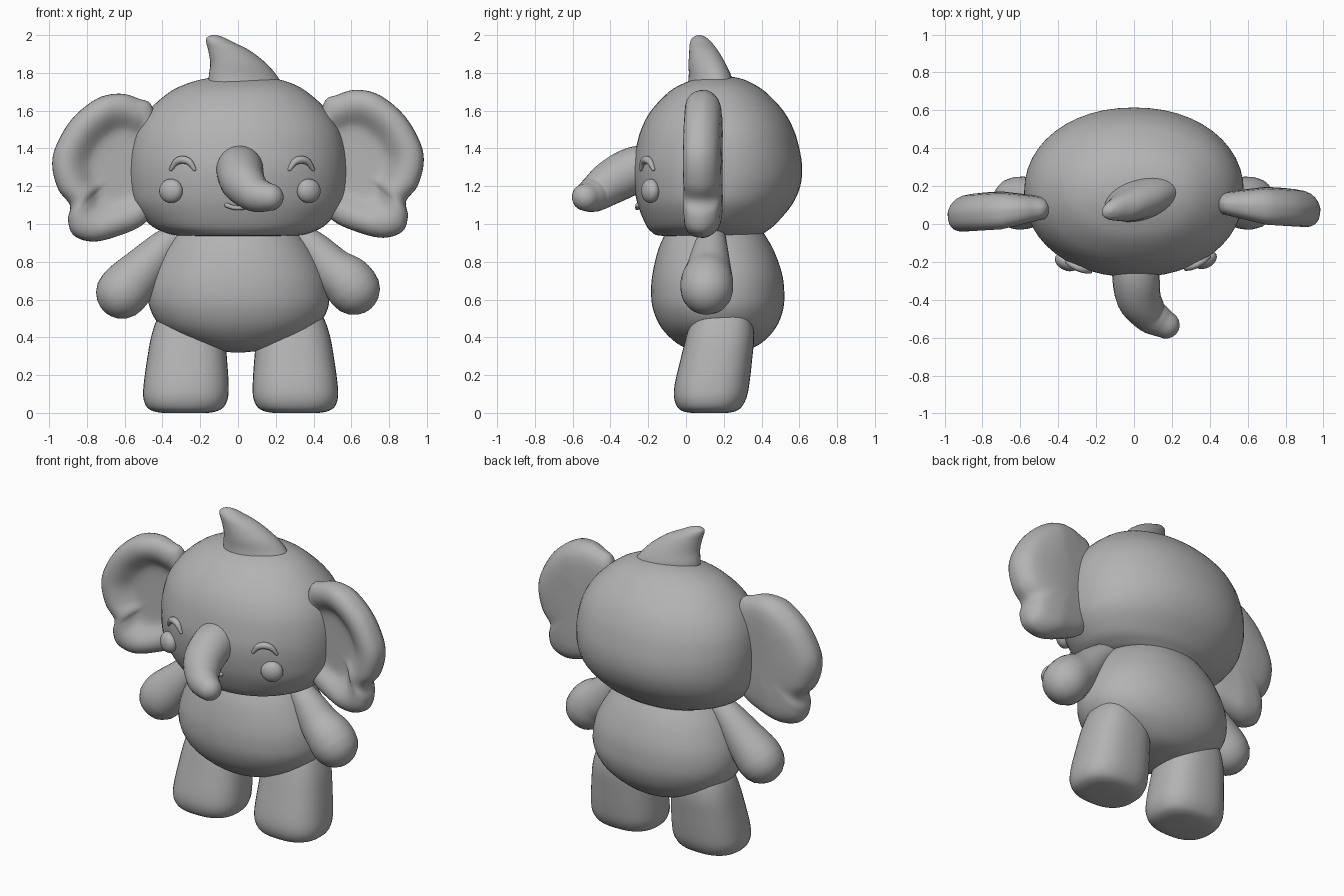
import bpy, bmesh, math
from mathutils import Vector

if "Cube" in bpy.data.objects:
    bpy.data.objects.remove(bpy.data.objects["Cube"])

grey = bpy.data.materials.new("plain grey")
grey.diffuse_color = (0.45, 0.45, 0.45, 1)
grey.use_nodes = True
grey.node_tree.nodes["Principled BSDF"].inputs["Base Color"].default_value = grey.diffuse_color


def smooth_points(rows, steps=4, closed=False):
    """Catmull-Rom through rows of numbers."""
    n, out = len(rows), []
    for i in range(n if closed else n - 1):
        if closed:
            p = [rows[(i + k) % n] for k in (-1, 0, 1, 2)]
        else:
            p = [rows[min(max(i + k, 0), n - 1)] for k in (-1, 0, 1, 2)]
        for s in range(steps):
            t = s / steps
            out.append([0.5 * (2 * b + (c - a) * t + (2 * a - 5 * b + 4 * c - d) * t * t
                               + (3 * b - a - 3 * c + d) * t ** 3) for a, b, c, d in zip(*p)])
    if not closed:
        out.append(list(rows[-1]))
    return out


def skin(name, rings):
    """Join rings of equal length into a closed smooth surface."""
    bm = bmesh.new()
    loops = [[bm.verts.new(p) for p in ring] for ring in rings]
    n = len(loops[0])
    for a, b in zip(loops, loops[1:]):
        for i in range(n):
            j = (i + 1) % n
            bm.faces.new((a[i], a[j], b[j], b[i]))
    for loop in (loops[0], loops[-1]):
        mid = bm.verts.new(sum((v.co for v in loop), Vector()) / n)
        for i in range(n):
            bm.faces.new((loop[i], loop[(i + 1) % n], mid))
    bmesh.ops.recalc_face_normals(bm, faces=bm.faces)
    mesh = bpy.data.meshes.new(name)
    bm.to_mesh(mesh)
    bm.free()
    mesh.materials.append(grey)
    mesh.polygons.foreach_set("use_smooth", [True] * len(mesh.polygons))
    obj = bpy.data.objects.new(name, mesh)
    bpy.context.collection.objects.link(obj)
    return obj


def spow(v, e):
    return math.copysign(abs(v) ** e, v)


def loft(name, rows, power=2.1, shear=0.0, seg=48):
    """Stack of superellipses; each row is z, x min, x max, y min, y max."""
    rings = []
    for z, x0, x1, y0, y1 in smooth_points(rows):
        ring = []
        for i in range(seg):
            a = 2 * math.pi * i / seg
            dx = (x1 - x0) / 2 * spow(math.cos(a), 2 / power)
            dy = (y1 - y0) / 2 * spow(math.sin(a), 2 / power)
            ring.append(((x0 + x1) / 2 + dx, (y0 + y1) / 2 + dy + shear * dx, z))
        rings.append(ring)
    return skin(name, rings)


def tube(name, rows, seg=24):
    """Round-ended tube; each row is x, y, z, radius."""
    rows = smooth_points(rows)
    pts = [Vector(r[:3]) for r in rows]
    rad = [r[3] for r in rows]
    tang = [(pts[min(i + 1, len(pts) - 1)] - pts[max(i - 1, 0)]).normalized() for i in range(len(pts))]
    caps = [math.radians(a) for a in (20, 40, 60, 75, 86)]
    path = [(pts[0] - tang[0] * rad[0] * math.sin(a), rad[0] * math.cos(a), tang[0]) for a in reversed(caps)]
    path += list(zip(pts, rad, tang))
    path += [(pts[-1] + tang[-1] * rad[-1] * math.sin(a), rad[-1] * math.cos(a), tang[-1]) for a in caps]
    side = path[0][2].orthogonal()
    rings = []
    for p, r, t in path:
        side = (side - t * side.dot(t)).normalized()
        up = t.cross(side)
        rings.append([p + (side * math.cos(a) + up * math.sin(a)) * r
                      for a in (2 * math.pi * i / seg for i in range(seg))])
    return skin(name, rings)


# Head: wide, flattened underneath
loft("head", [
    (0.935, -0.22, 0.22, -0.05, 0.32), (0.94, -0.33, 0.33, -0.15, 0.39),
    (0.96, -0.40, 0.40, -0.185, 0.425), (1.0, -0.47, 0.47, -0.215, 0.475),
    (1.1, -0.55, 0.55, -0.255, 0.56), (1.2, -0.575, 0.575, -0.275, 0.605),
    (1.3, -0.58, 0.58, -0.28, 0.615), (1.4, -0.57, 0.57, -0.265, 0.60),
    (1.5, -0.54, 0.54, -0.238, 0.57), (1.6, -0.475, 0.475, -0.185, 0.515),
    (1.7, -0.36, 0.365, -0.09, 0.42), (1.75, -0.25, 0.27, 0.0, 0.34),
    (1.775, -0.14, 0.16, 0.08, 0.27), (1.785, -0.02, 0.04, 0.15, 0.19)])

# Body: egg-shaped belly
loft("body", [
    (0.32, -0.03, 0.03, 0.14, 0.2), (0.335, -0.14, 0.15, 0.03, 0.32),
    (0.37, -0.26, 0.27, -0.05, 0.40), (0.45, -0.40, 0.41, -0.13, 0.475),
    (0.55, -0.465, 0.475, -0.175, 0.515), (0.65, -0.475, 0.48, -0.185, 0.52),
    (0.75, -0.45, 0.455, -0.175, 0.505), (0.87, -0.39, 0.39, -0.145, 0.46),
    (0.97, -0.31, 0.31, -0.10, 0.40)])

# Swept-back tuft on the crown
loft("tuft", [
    (1.70, -0.155, 0.26, 0.01, 0.25), (1.78, -0.155, 0.21, 0.02, 0.235),
    (1.85, -0.147, 0.15, 0.018, 0.205), (1.92, -0.158, 0.06, 0.02, 0.165),
    (1.96, -0.168, -0.02, 0.023, 0.135), (1.985, -0.167, -0.07, 0.035, 0.11),
    (2.0, -0.14, -0.11, 0.06, 0.08)], power=2, shear=0.2, seg=32)

# Trunk curling to one side
tube("trunk", [
    (0.01, -0.14, 1.30, 0.12), (0.01, -0.27, 1.285, 0.125), (0.025, -0.39, 1.225, 0.118),
    (0.08, -0.475, 1.165, 0.098), (0.13, -0.51, 1.147, 0.085), (0.168, -0.532, 1.142, 0.073)])


def face_y(x):
    """Depth of the face at a sideways position."""
    return 0.1675 - 0.4475 * (1 - abs(x / 0.58) ** 2.1) ** (1 / 2.1)


# Ear outline (distance from middle, height)
ear_outline = smooth_points([
    (0.45, 1.62), (0.53, 1.675), (0.63, 1.70), (0.75, 1.672), (0.88, 1.565), (0.965, 1.42),
    (0.983, 1.31), (0.95, 1.19), (0.89, 1.11), (0.90, 1.03), (0.87, 0.95), (0.77, 0.917),
    (0.64, 0.945), (0.50, 1.01), (0.44, 1.12), (0.43, 1.35)], 5, closed=True)
# Ear section (outline scale, depth): flat back, fat rim, dished front
ear_section = smooth_points([
    (0.05, 0.155), (0.5, 0.155), (0.8, 0.145), (0.93, 0.115), (0.99, 0.075), (1.0, 0.045),
    (0.98, 0.0), (0.92, -0.03), (0.82, -0.045), (0.70, -0.035), (0.58, 0.0), (0.48, 0.025),
    (0.3, 0.03), (0.05, 0.03)], 2)

for side, label in ((-1, "left"), (1, "right")):
    lift = 0.01 * side
    # Ear
    cx, cz = 0.58, 1.32
    rings = []
    for s, d in ear_section:
        ring = []
        for x, z in ear_outline:
            px = cx + (x - cx) * s
            thin = min(1, 0.55 + (px - 0.45) * 1.8)
            y = 0.09 + (d - 0.055) * thin - 0.06 * (px - 0.6) + 0.012 * side
            ring.append((side * px, y, cz + (z - cz) * s + lift))
        rings.append(ring)
    skin(label + "_ear", rings)

    # Arm, thicker towards the hand
    tube(label + "_arm", [
        (side * 0.32, 0.14, 0.94, 0.07), (side * 0.40, 0.13, 0.87, 0.092),
        (side * 0.50, 0.12, 0.76, 0.12), (side * 0.575, 0.112, 0.69 + lift, 0.138),
        (side * 0.612, 0.11, 0.648 + lift, 0.14)])

    # Leg, rounded at the foot
    m = -0.28 if side < 0 else 0.308
    lean = -0.012 * side
    rows = [(0.0, 0.12, 0.03, 0.22), (0.008, 0.165, -0.015, 0.26), (0.03, 0.203, -0.045, 0.293),
            (0.08, 0.224, -0.063, 0.32), (0.15, 0.225, -0.06, 0.335), (0.28, 0.212, -0.03, 0.35),
            (0.40, 0.195, 0.0, 0.36), (0.50, 0.165, 0.03, 0.345), (0.58, 0.11, 0.07, 0.29)]
    loft(label + "_leg", [(z, m - r + lean * z * 3, m + r + lean * z * 3, a, b)
                          for z, r, a, b in rows], power=2.5, seg=36)

    # Cheek
    x = -0.355 if side < 0 else 0.375
    bpy.ops.mesh.primitive_uv_sphere_add(segments=24, ring_count=14, radius=1,
                                         location=(x, face_y(x) - 0.005, 1.175))
    cheek = bpy.context.object
    cheek.name = label + "_cheek"
    cheek.scale = (0.066, 0.045, 0.064)
    cheek.rotation_euler.z = side * 0.45
    cheek.data.materials.append(grey)
    bpy.ops.object.shade_smooth()

    # Smiling closed eye
    x = -0.293 if side < 0 else 0.335
    tube(label + "_eye", [(x + dx, face_y(x + dx) - 0.004, z, r) for dx, z, r in (
        (-0.062, 1.29, 0.01), (-0.035, 1.328, 0.018), (0, 1.34, 0.021),
        (0.035, 1.328, 0.018), (0.062, 1.29, 0.01))], seg=12)

# Small mouth under the trunk
tube("mouth", [(dx, face_y(dx) + 0.022, 1.085 + dx * dx * 4, 0.012)
               for dx in (-0.06, -0.03, 0, 0.03, 0.06)], seg=10)
